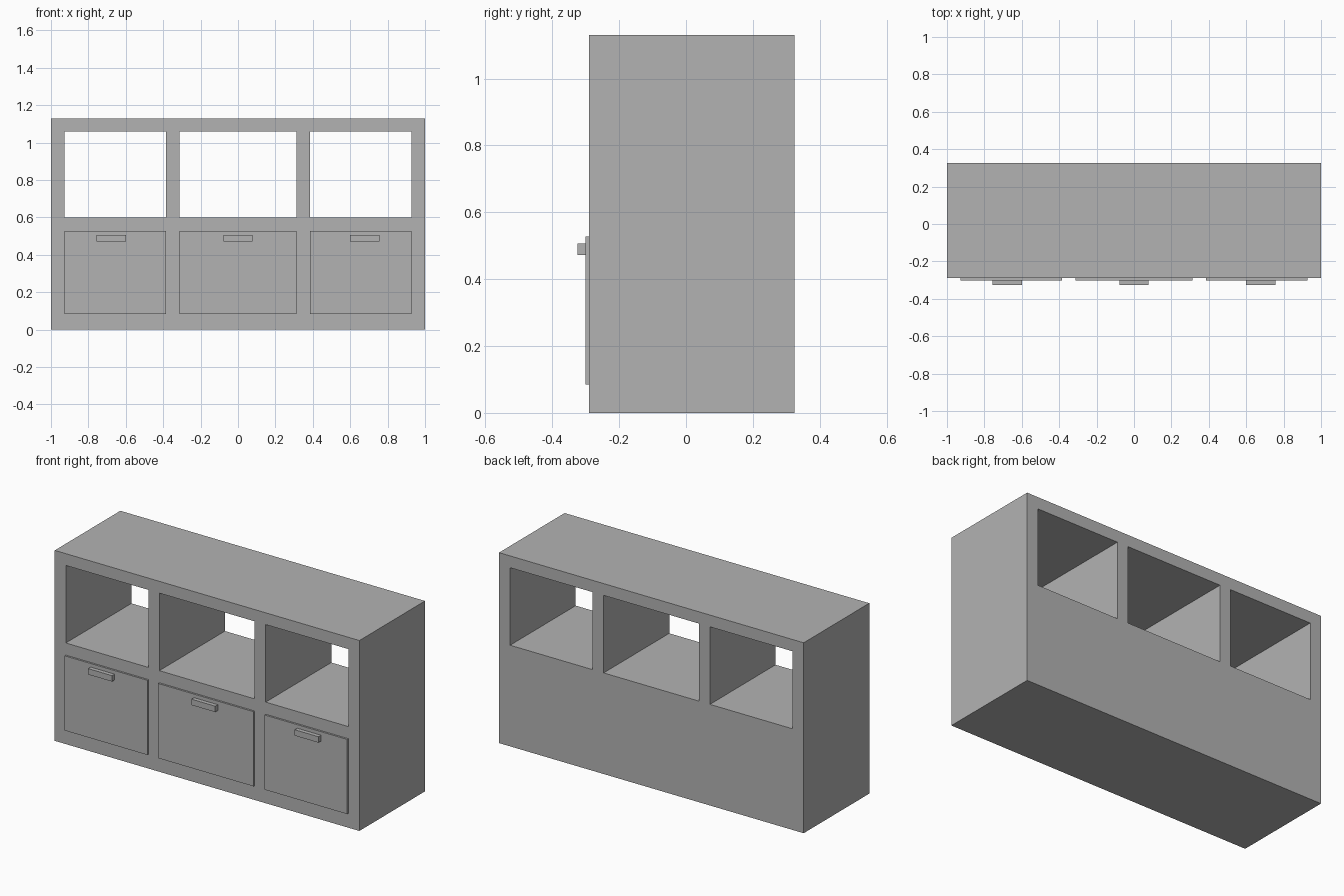
import bpy

cube = bpy.data.objects.get("Cube")
if cube:
    bpy.data.objects.remove(cube, do_unlink=True)

grey = bpy.data.materials.new("plain grey")
grey.use_nodes = True
colour = (0.45, 0.45, 0.45, 1)
grey.diffuse_color = colour
for node in grey.node_tree.nodes:
    if node.type == "BSDF_PRINCIPLED":
        node.inputs["Base Color"].default_value = colour


def box(name, x, y, z):
    """Box spanning the given (low, high) range on each axis."""
    bpy.ops.mesh.primitive_cube_add(size=1)
    ob = bpy.context.object
    ob.name = name
    ob.location = [(a + b) / 2 for a, b in (x, y, z)]
    ob.scale = [b - a for a, b in (x, y, z)]
    bpy.ops.object.transform_apply(location=True, rotation=False, scale=True)
    ob.data.materials.append(grey)
    return ob


FRONT, BACK, HEIGHT = -0.29, 0.325, 1.13
DRAWER_FRONT = FRONT - 0.011
HANDLE_HALF = 0.078

# Cabinet body
body = box("cabinet_body", (-1, 1), (FRONT, BACK), (0, HEIGHT))

# Each bay: name, horizontal span, handle centre
bays = [
    ("right", (-0.927, -0.385), -0.678),
    ("middle", (-0.313, 0.313), 0),
    ("left", (0.385, 0.927), 0.678),
]
for side, span, grip in bays:
    # Open shelf cut straight through the body
    cutter = box(side + "_shelf_cutter", span, (FRONT - 0.1, BACK + 0.1), (0.6, 1.06))
    cut = body.modifiers.new(side + "_shelf_opening", "BOOLEAN")
    cut.operation = "DIFFERENCE"
    cut.solver = "EXACT"
    cut.object = cutter
    bpy.context.view_layer.objects.active = body
    bpy.ops.object.modifier_apply(modifier=cut.name)
    bpy.data.objects.remove(cutter, do_unlink=True)

    # Drawer front and its bar handle
    box(side + "_drawer_front", span, (DRAWER_FRONT, FRONT), (0.085, 0.528))
    box(side + "_drawer_handle", (grip - HANDLE_HALF, grip + HANDLE_HALF),
        (-0.325, DRAWER_FRONT), (0.472, 0.507))
